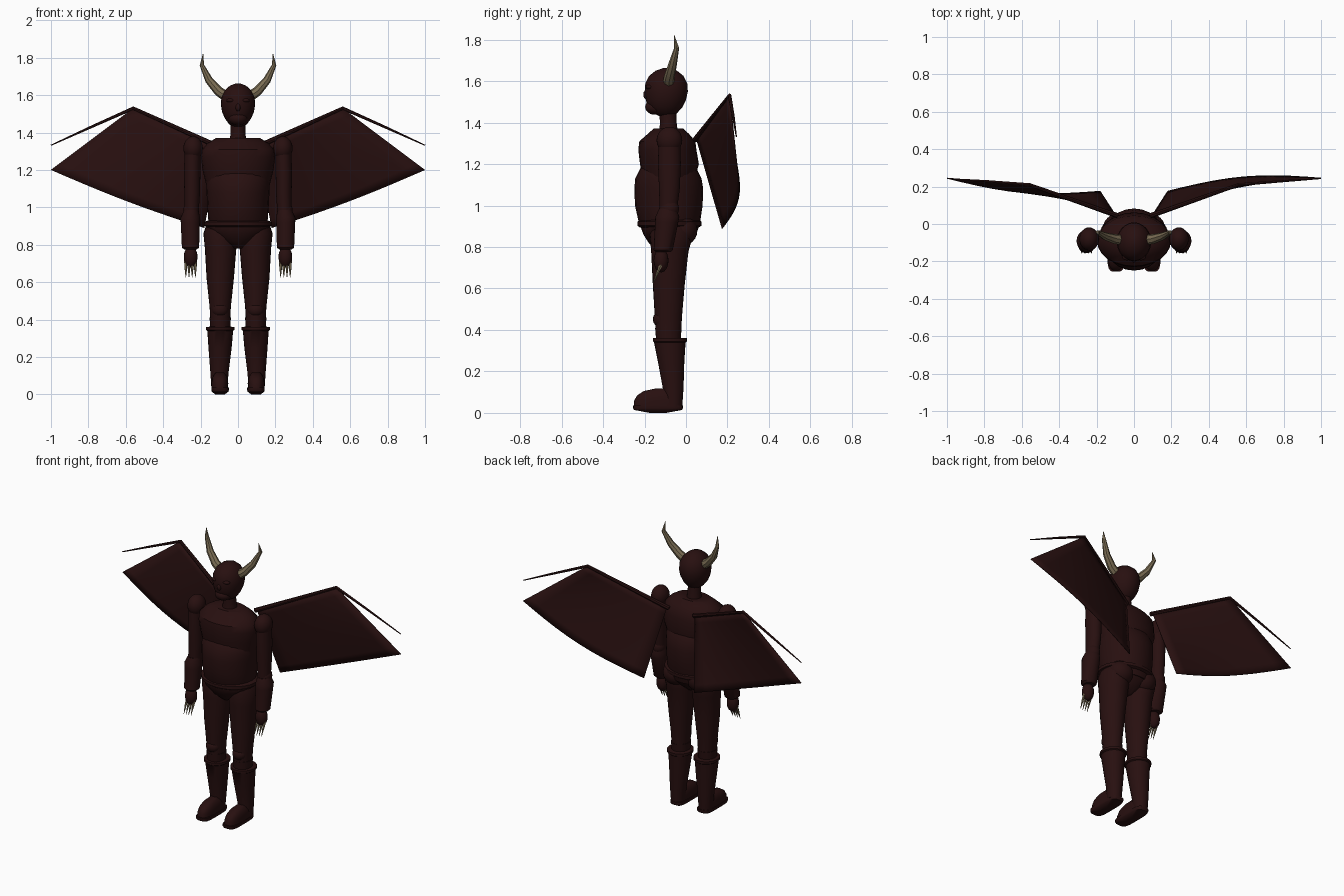
import bpy, bmesh, math
from mathutils import Vector


def material(name, rgb):
    m = bpy.data.materials.new(name)
    m.diffuse_color = (*rgb, 1)
    return m


SKIN = material("dark maroon", (0.021, 0.005, 0.005))
HORN = material("bone tan", (0.20, 0.155, 0.09))


def finish(name, bm, mat, angle=40):
    bmesh.ops.recalc_face_normals(bm, faces=bm.faces)
    me = bpy.data.meshes.new(name)
    bm.to_mesh(me)
    bm.free()
    ob = bpy.data.objects.new(name, me)
    bpy.context.collection.objects.link(ob)
    me.materials.append(mat)
    bpy.ops.object.select_all(action='DESELECT')
    ob.select_set(True)
    bpy.context.view_layer.objects.active = ob
    bpy.ops.object.shade_smooth_by_angle(angle=math.radians(angle))
    return ob


def skin_rings(name, rings, mat):
    """Bridge a list of point rings and cap both ends."""
    bm = bmesh.new()
    vs = [[bm.verts.new(p) for p in ring] for ring in rings]
    n = len(vs[0])
    for a, b in zip(vs, vs[1:]):
        for i in range(n):
            j = (i + 1) % n
            bm.faces.new((a[i], a[j], b[j], b[i]))
    bm.faces.new(vs[0])
    bm.faces.new(vs[-1])
    return finish(name, bm, mat)


def loft(name, sections, mat=SKIN, n=24, power=1.0):
    """Stack ellipses given as (z, cx, cy, rx, ry); power < 1 is boxier."""
    def pw(v):
        return math.copysign(abs(v) ** power, v)
    rings = []
    for z, cx, cy, rx, ry in sections:
        rings.append([(cx + rx * pw(math.cos(2 * math.pi * i / n)),
                       cy + ry * pw(math.sin(2 * math.pi * i / n)), z) for i in range(n)])
    return skin_rings(name, rings, mat)


def tube(name, pts, mat=SKIN, n=8):
    """Tapered tube through (x, y, z, radius) points."""
    ps = [Vector(p[:3]) for p in pts]
    rings = []
    for k, p in enumerate(ps):
        t = (ps[min(k + 1, len(ps) - 1)] - ps[max(k - 1, 0)]).normalized()
        u = t.cross(Vector((0, 1, 0))).normalized()
        v = t.cross(u)
        rings.append([p + pts[k][3] * (math.cos(2 * math.pi * i / n) * u
                                       + math.sin(2 * math.pi * i / n) * v) for i in range(n)])
    return skin_rings(name, rings, mat)


def ball(name, c, r, mat=SKIN, seg=24):
    bm = bmesh.new()
    bmesh.ops.create_uvsphere(bm, u_segments=seg, v_segments=seg // 2, radius=1)
    for v in bm.verts:
        v.co = Vector((c[i] + v.co[i] * r[i] for i in range(3)))
    return finish(name, bm, mat, 60)


# Torso
loft("chest", [(1.10, 0, -0.085, 0.165, 0.12), (1.20, 0, -0.08, 0.19, 0.142),
               (1.27, 0, -0.09, 0.198, 0.14), (1.31, 0, -0.09, 0.193, 0.135),
               (1.345, 0, -0.085, 0.16, 0.10), (1.372, 0, -0.085, 0.115, 0.07)])
loft("belly", [(0.86, 0, -0.075, 0.145, 0.125), (0.92, 0, -0.08, 0.158, 0.148),
               (1.0, 0, -0.083, 0.164, 0.163), (1.08, 0, -0.083, 0.168, 0.166),
               (1.13, 0, -0.085, 0.17, 0.16), (1.18, 0, -0.085, 0.16, 0.135),
               (1.21, 0, -0.085, 0.13, 0.11)])
loft("pelvis", [(0.78, 0, -0.085, 0.03, 0.05), (0.82, 0, -0.085, 0.10, 0.095),
                (0.86, 0, -0.08, 0.155, 0.125), (0.90, 0, -0.08, 0.175, 0.14),
                (0.925, 0, -0.08, 0.16, 0.14)])
loft("belt", [(0.895, 0, -0.08, 0.165, 0.143), (0.903, 0, -0.08, 0.181, 0.155),
              (0.922, 0, -0.08, 0.181, 0.155), (0.93, 0, -0.08, 0.16, 0.143)])

# Head
loft("neck", [(1.35, 0, -0.085, 0.046, 0.046), (1.40, 0, -0.085, 0.039, 0.04),
              (1.47, 0, -0.09, 0.039, 0.042)])
loft("head", [(1.432, 0, -0.10, 0.025, 0.03), (1.445, 0, -0.10, 0.048, 0.056),
              (1.475, 0, -0.10, 0.07, 0.083), (1.51, 0, -0.097, 0.085, 0.097),
              (1.55, 0, -0.095, 0.092, 0.104), (1.59, 0, -0.095, 0.088, 0.101),
              (1.625, 0, -0.095, 0.071, 0.083), (1.65, 0, -0.095, 0.044, 0.052),
              (1.663, 0, -0.095, 0.012, 0.015)])
ball("jaw", (0, -0.15, 1.475), (0.05, 0.047, 0.037))
ball("nose", (0, -0.192, 1.535), (0.014, 0.014, 0.022), seg=12)

for s, side in ((1, "left"), (-1, "right")):
    ball(side + "_brow", (s * 0.038, -0.175, 1.572), (0.026, 0.02, 0.012), seg=12)
    # Horn
    tube(side + "_horn", [(s * 0.06, -0.085, 1.59, 0.028), (s * 0.105, -0.08, 1.622, 0.026),
                          (s * 0.155, -0.065, 1.68, 0.021), (s * 0.193, -0.045, 1.76, 0.012),
                          (s * 0.187, -0.057, 1.822, 0.001)], HORN)

    # Arm
    x = s * 0.245
    ball(side + "_shoulder", (s * 0.24, -0.08, 1.315), (0.052, 0.062, 0.065))
    loft(side + "_upper_arm", [(0.98, s * 0.248, -0.085, 0.038, 0.042),
                               (1.08, x, -0.08, 0.042, 0.05), (1.20, x, -0.08, 0.044, 0.055),
                               (1.31, s * 0.242, -0.08, 0.042, 0.052)])
    ball(side + "_elbow", (s * 0.25, -0.08, 0.985), (0.042, 0.046, 0.05))
    loft(side + "_bracer", [(0.775, s * 0.254, -0.11, 0.034, 0.036),
                            (0.785, s * 0.254, -0.11, 0.046, 0.046),
                            (0.92, s * 0.255, -0.093, 0.051, 0.056),
                            (0.945, s * 0.255, -0.09, 0.052, 0.058),
                            (0.985, s * 0.25, -0.088, 0.038, 0.042)])
    ball(side + "_hand", (s * 0.253, -0.12, 0.735), (0.037, 0.036, 0.058), seg=16)
    for k in range(4):
        cx = s * (0.228 + 0.017 * k)
        tube("%s_claw_%d" % (side, k), [(cx, -0.12, 0.715, 0.009), (cx, -0.138, 0.675, 0.007),
                                        (cx, -0.158, 0.625, 0.001)], HORN, 6)

    # Leg
    loft(side + "_thigh", [(0.40, s * 0.095, -0.085, 0.053, 0.062),
                           (0.47, s * 0.095, -0.085, 0.057, 0.066),
                           (0.62, s * 0.095, -0.083, 0.073, 0.077),
                           (0.78, s * 0.093, -0.078, 0.084, 0.09),
                           (0.86, s * 0.097, -0.07, 0.088, 0.105),
                           (0.905, s * 0.10, -0.07, 0.07, 0.09)])
    ball(side + "_buttock", (s * 0.085, -0.02, 0.88), (0.08, 0.075, 0.075))
    ball(side + "_knee", (s * 0.095, -0.12, 0.452), (0.045, 0.04, 0.04), seg=16)
    loft(side + "_shin", [(0.30, s * 0.095, -0.085, 0.05, 0.055),
                          (0.41, s * 0.095, -0.085, 0.057, 0.064)])
    loft(side + "_boot", [(0.03, s * 0.1, -0.062, 0.042, 0.044),
                          (0.12, s * 0.099, -0.062, 0.049, 0.05),
                          (0.25, s * 0.096, -0.072, 0.062, 0.064),
                          (0.34, s * 0.095, -0.078, 0.069, 0.076),
                          (0.345, s * 0.095, -0.078, 0.077, 0.082),
                          (0.36, s * 0.095, -0.078, 0.077, 0.082),
                          (0.362, s * 0.095, -0.08, 0.055, 0.06)])
    loft(side + "_foot", [(0.025, s * 0.097, -0.135, 0.044, 0.115),
                          (0.06, s * 0.097, -0.135, 0.045, 0.115),
                          (0.085, s * 0.097, -0.13, 0.042, 0.105),
                          (0.105, s * 0.097, -0.12, 0.033, 0.085),
                          (0.118, s * 0.097, -0.10, 0.02, 0.045)], power=0.75)
    loft(side + "_sole", [(0.0, s * 0.096, -0.135, 0.025, 0.04),
                          (0.014, s * 0.096, -0.135, 0.044, 0.115),
                          (0.022, s * 0.096, -0.135, 0.047, 0.12),
                          (0.036, s * 0.096, -0.135, 0.047, 0.12)], power=0.5)

    # Wing membrane: four-cornered patch that billows along its lower edge
    root, peak = Vector((0.10, 0.05, 1.325)), Vector((0.56, 0.21, 1.53))
    low, tip = Vector((0.18, 0.175, 0.89)), Vector((1.0, 0.245, 1.20))
    bm = bmesh.new()
    N = 10
    grid = []
    for i in range(N + 1):
        u = i / N
        row = []
        for j in range(N + 1):
            v = j / N
            p = root.lerp(peak, u).lerp(low.lerp(tip, u), v)
            bulge = math.sin(math.pi * u) * v
            p += Vector((0, s * 0.042 * bulge, -0.014 * bulge))
            row.append(bm.verts.new((s * p.x, p.y, p.z)))
        grid.append(row)
    for i in range(N):
        for j in range(N):
            bm.faces.new((grid[i][j], grid[i + 1][j], grid[i + 1][j + 1], grid[i][j + 1]))
    wing = finish(side + "_wing_membrane", bm, SKIN)
    mod = wing.modifiers.new("thickness", 'SOLIDIFY')
    mod.thickness = 0.005
    mod.offset = 0

    # Wing bones
    tube(side + "_wing_arm", [(s * 0.09, 0.045, 1.318, 0.014), (s * 0.56, 0.21, 1.53, 0.009)])
    tube(side + "_wing_finger", [(s * 0.555, 0.21, 1.532, 0.009), (s * 0.78, 0.228, 1.432, 0.007),
                                 (s * 1.0, 0.243, 1.332, 0.003)], n=6)
